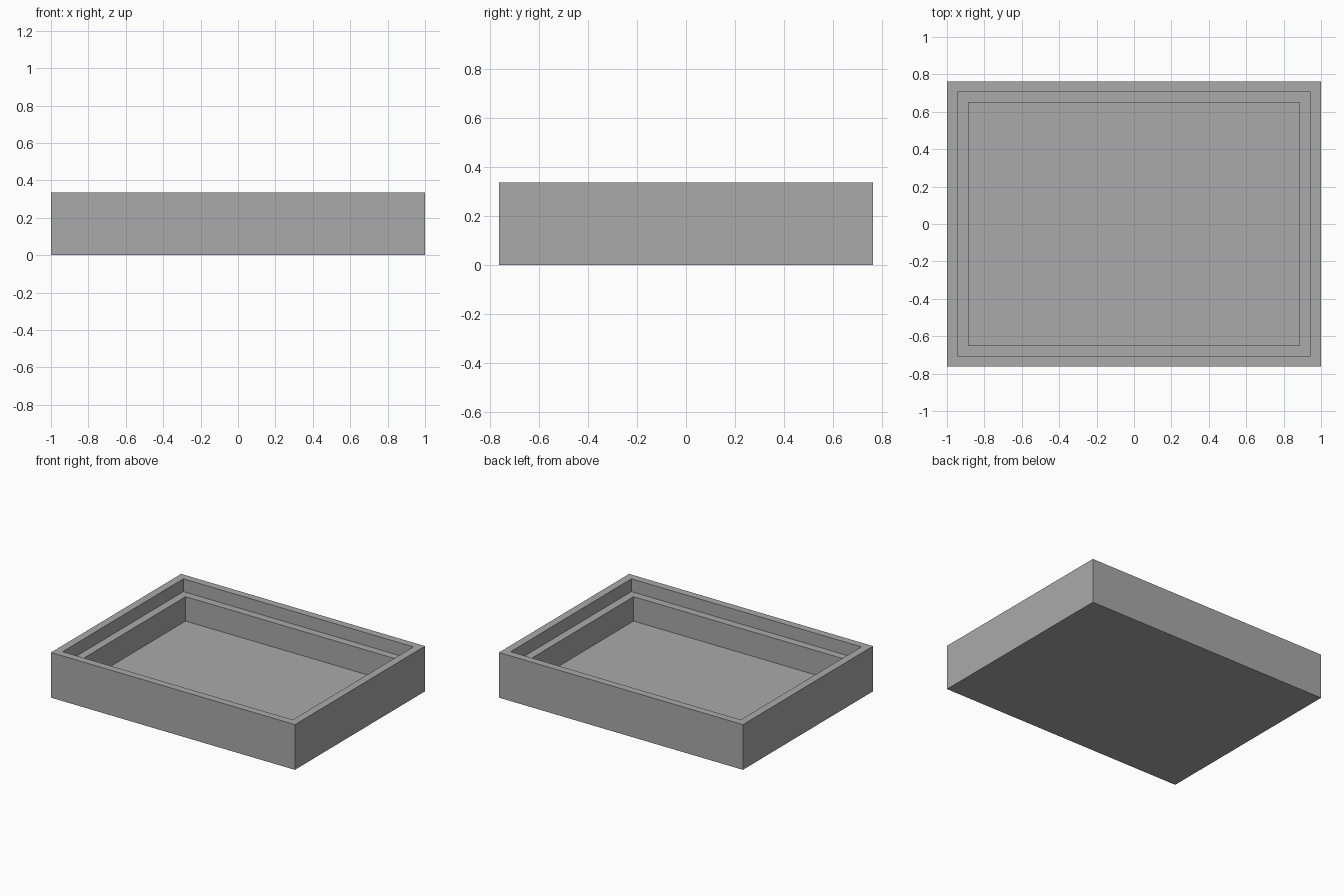
import bpy
import bmesh

cube = bpy.data.objects.get("Cube")
if cube:
    bpy.data.objects.remove(cube, do_unlink=True)

# Single plain grey finish
grey = bpy.data.materials.new("plain_grey")
grey.use_nodes = True
colour = (0.4, 0.4, 0.4, 1)
grey.diffuse_color = colour
grey.node_tree.nodes["Principled BSDF"].inputs["Base Color"].default_value = colour

# Nested rectangular rings from the underside, over the rim, down to the floor:
# (half width, half depth, height)
HEIGHT, LEDGE, FLOOR = 0.335, 0.24, 0.059
rings = [
    (1.0, 0.762, 0),
    (1.0, 0.762, HEIGHT),
    (0.943, 0.707, HEIGHT),
    (0.943, 0.707, LEDGE),
    (0.885, 0.65, LEDGE),
    (0.885, 0.65, FLOOR),
]

bm = bmesh.new()
loops = [[bm.verts.new((sx * w, sy * d, z))
          for sx, sy in ((-1, -1), (1, -1), (1, 1), (-1, 1))]
         for w, d, z in rings]

# Walls, rim and ledge
for lower, upper in zip(loops, loops[1:]):
    for i in range(4):
        j = (i + 1) % 4
        bm.faces.new((lower[i], lower[j], upper[j], upper[i]))

# Underside and tray floor
bm.faces.new(loops[0][::-1])
bm.faces.new(loops[-1])
bmesh.ops.recalc_face_normals(bm, faces=bm.faces)

mesh = bpy.data.meshes.new("stepped_tray")
bm.to_mesh(mesh)
bm.free()
mesh.materials.append(grey)
tray = bpy.data.objects.new("stepped_tray", mesh)
bpy.context.collection.objects.link(tray)
